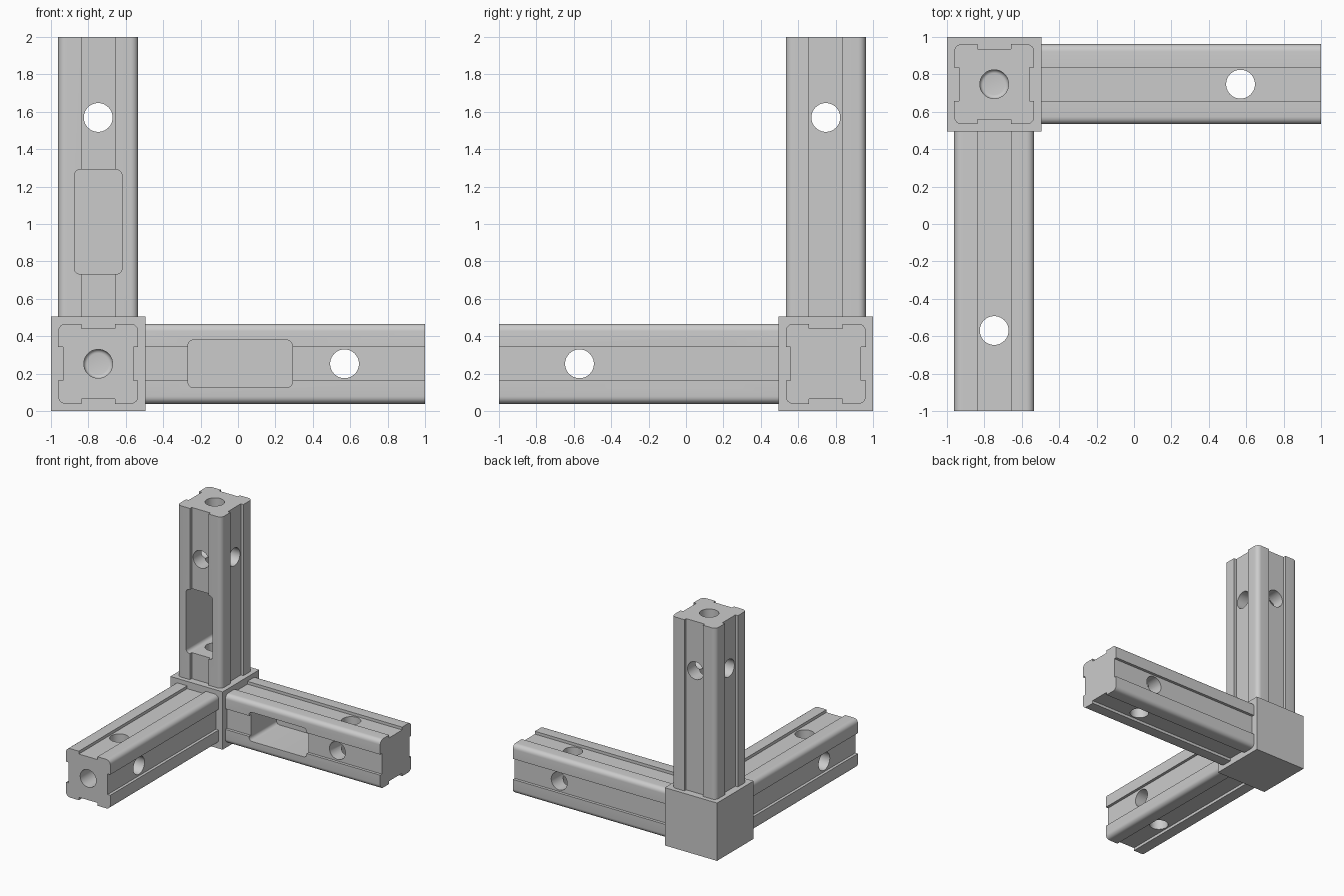
import bpy, bmesh, math
from mathutils import Matrix, Vector

if "Cube" in bpy.data.objects:
    bpy.data.objects.remove(bpy.data.objects["Cube"])

C = 0.2525                                   # half size of the corner block
CENTRE = Vector((C - 1, 1 - C, C))
H, G, D, R = 0.214, 0.09, 0.025, 0.04        # arm half width, groove half width, groove depth, corner radius
BORE = 0.077


def arc(cx, cy, r, a0, n=6):
    return [(cx + r * math.cos(math.radians(a0 + 90 * i / n)),
             cy + r * math.sin(math.radians(a0 + 90 * i / n))) for i in range(n + 1)]


def circle(r, n=40):
    return [(r * math.cos(2 * math.pi * i / n), r * math.sin(2 * math.pi * i / n)) for i in range(n)]


def rounded_rect(a, b, r):
    return (arc(a - r, b - r, r, 0) + arc(r - a, b - r, r, 90) +
            arc(r - a, r - b, r, 180) + arc(a - r, r - b, r, 270))


def grooved_square():
    quarter = [(H - D, G), (H, G)] + arc(H - R, H - R, R, 0) + [(G, H), (G, H - D)]
    pts = []
    for k in range(4):
        for x, y in quarter:
            for _ in range(k):
                x, y = -y, x
            pts.append((x, y))
    return pts


def prism(name, pts, z0, z1, matrix, round_start=0):
    """Extrude a profile along local z, then place it with matrix."""
    bm = bmesh.new()
    low = bm.faces.new([bm.verts.new((x, y, z0)) for x, y in pts])
    out = bmesh.ops.extrude_face_region(bm, geom=[low], use_keep_orig=True)
    top = [v for v in out['geom'] if isinstance(v, bmesh.types.BMVert)]
    bmesh.ops.translate(bm, verts=top, vec=(0, 0, z1 - z0))
    if round_start:
        edges = [e for e in bm.edges if all(abs(v.co.z - z0) < 1e-6 for v in e.verts)]
        bmesh.ops.bevel(bm, geom=edges, offset=round_start, segments=4, profile=0.5, affect='EDGES')
    bm.transform(matrix)
    bmesh.ops.recalc_face_normals(bm, faces=bm.faces)
    me = bpy.data.meshes.new(name)
    bm.to_mesh(me)
    bm.free()
    ob = bpy.data.objects.new(name, me)
    bpy.context.collection.objects.link(ob)
    return ob


def cut(ob, cutters):
    for c in cutters:
        m = ob.modifiers.new("cut", 'BOOLEAN')
        m.operation, m.solver, m.object = 'DIFFERENCE', 'EXACT', c
    bpy.context.view_layer.update()
    dg = bpy.context.evaluated_depsgraph_get()
    me = bpy.data.meshes.new_from_object(ob.evaluated_get(dg))
    ob.modifiers.clear()
    ob.data = me
    bpy.ops.object.select_all(action='DESELECT')
    ob.select_set(True)
    bpy.context.view_layer.objects.active = ob
    bpy.ops.object.shade_smooth_by_angle(angle=math.radians(30))


# Arms: grooved bars with a bore, two cross holes and a side pocket
turn_x = Matrix.Rotation(math.pi / 2, 4, 'Y')
turn_y = Matrix.Rotation(math.pi / 2, 4, 'X')
bores, helpers = [], []
for name, axis, side in (("right_arm", (1, 0, 0), (0, -1, 0)),
                         ("front_arm", (0, -1, 0), (1, 0, 0)),
                         ("upright_arm", (0, 0, 1), (0, -1, 0))):
    z, x = Vector(axis), Vector(side)
    frame = Matrix.Translation(CENTRE) @ Matrix((x, z.cross(x), z)).transposed().to_4x4()
    hole_at = frame @ Matrix.Translation((0, 0, 1.317))
    pocket_at = frame @ Matrix.Translation((0, 0, 0.759))
    arm = prism(name, grooved_square(), C, 2 - C, frame)
    bore = prism(name + "_bore_cutter", circle(BORE), 0.17, 1.9, frame, 0.02)
    cutters = [bore,
               prism(name + "_hole_cutter_a", circle(BORE), -0.4, 0.4, hole_at @ turn_x),
               prism(name + "_hole_cutter_b", circle(BORE), -0.4, 0.4, hole_at @ turn_y),
               prism(name + "_pocket_cutter", rounded_rect(0.279, 0.127, 0.03), -0.165, 0.4,
                     pocket_at @ turn_x)]
    cut(arm, cutters)
    bores.append(bore)
    helpers += cutters

# Corner block with the ends of the three bores
block = prism("corner_block", [(-C, -C), (C, -C), (C, C), (-C, C)], -C, C, Matrix.Translation(CENTRE))
cut(block, bores)

for c in helpers:
    bpy.data.objects.remove(c)
